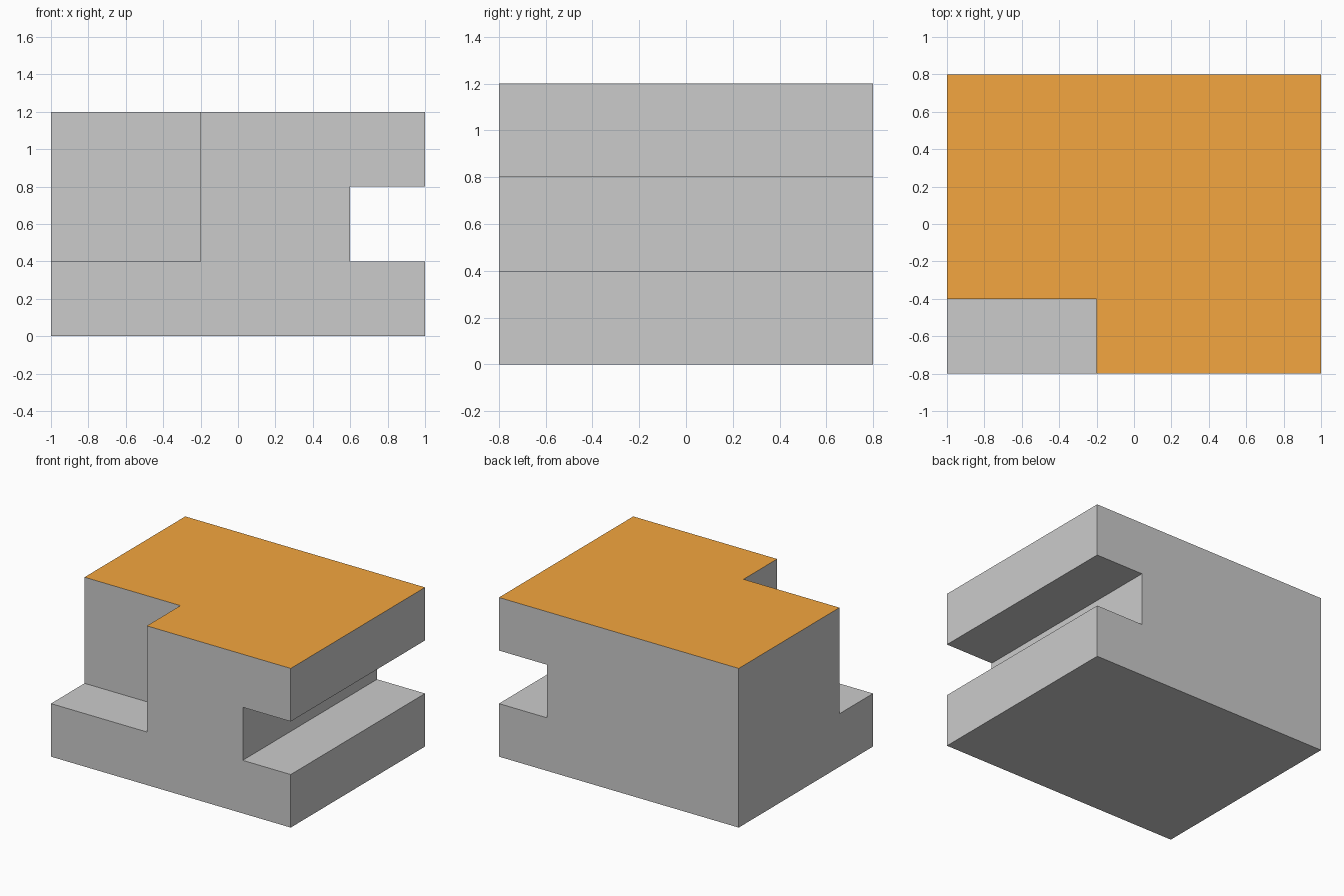
import bpy, bmesh
from mathutils import Vector

if "Cube" in bpy.data.objects:
    bpy.data.objects.remove(bpy.data.objects["Cube"])


def make_material(name, color):
    mat = bpy.data.materials.new(name)
    mat.diffuse_color = color
    mat.use_nodes = True
    mat.node_tree.nodes["Principled BSDF"].inputs["Base Color"].default_value = mat.diffuse_color
    return mat


def extrude_profile(name, profile, y0, y1):
    """Extrude an XZ outline from y0 to y1 into a solid object."""
    bm = bmesh.new()
    face = bm.faces.new([bm.verts.new((x, y0, z)) for x, z in profile])
    ext = bmesh.ops.extrude_face_region(bm, geom=[face], use_keep_orig=True)
    verts = [v for v in ext["geom"] if isinstance(v, bmesh.types.BMVert)]
    bmesh.ops.translate(bm, verts=verts, vec=Vector((0, y1 - y0, 0)))
    bmesh.ops.recalc_face_normals(bm, faces=bm.faces)
    mesh = bpy.data.meshes.new(name)
    bm.to_mesh(mesh)
    bm.free()
    obj = bpy.data.objects.new(name, mesh)
    bpy.context.collection.objects.link(obj)
    return obj


# Block with a full-depth slot in its right side
block = extrude_profile("slotted_block", [
    (-1, 0), (1, 0), (1, 0.4), (0.6, 0.4),
    (0.6, 0.8), (1, 0.8), (1, 1.2), (-1, 1.2)], -0.8, 0.8)

# Orange top surface
block.data.materials.append(make_material("grey", (0.8, 0.8, 0.8, 1)))
block.data.materials.append(make_material("orange", (0.9, 0.38, 0.05, 1)))
for poly in block.data.polygons:
    poly.material_index = int(poly.center.z > 1.19)

# Front left corner step, cut with an oversized box
cutter = extrude_profile("corner_cutter", [
    (-1.2, 0.4), (-0.2, 0.4), (-0.2, 1.4), (-1.2, 1.4)], -1.0, -0.4)
cutter.data.materials.append(block.data.materials[0])
cutter.hide_render = True
cutter.hide_set(True)

step = block.modifiers.new("corner_step", "BOOLEAN")
step.operation = "DIFFERENCE"
step.solver = "EXACT"
step.object = cutter
